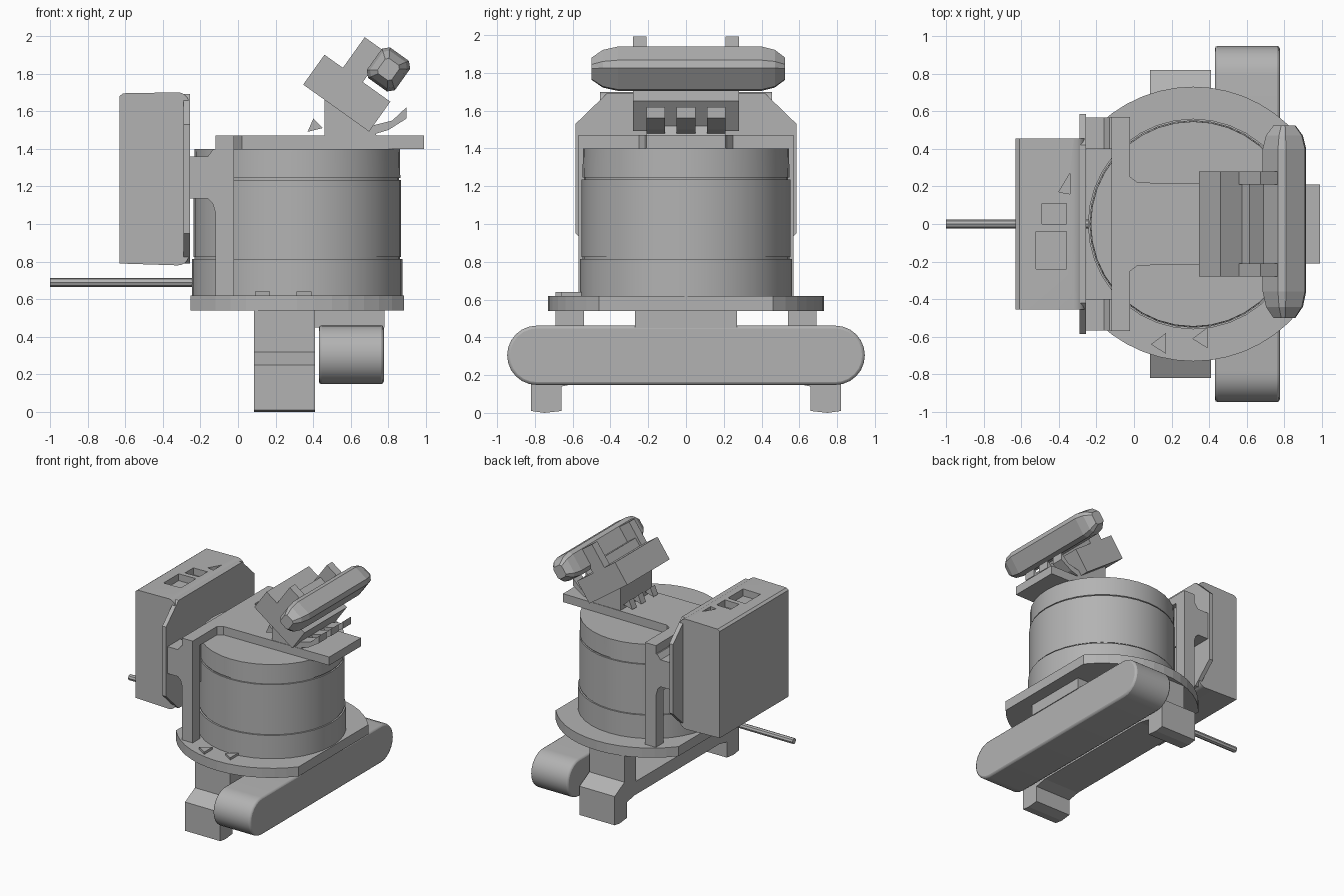
import bpy, bmesh, math
from mathutils import Vector

cube = bpy.data.objects.get("Cube")
if cube:
    bpy.data.objects.remove(cube, do_unlink=True)

GREY = (0.45, 0.45, 0.45, 1)
grey = bpy.data.materials.new("plain grey")
grey.use_nodes = True
grey.diffuse_color = GREY
grey.node_tree.nodes["Principled BSDF"].inputs["Base Color"].default_value = GREY


def finish(name, bm, smooth=False, bevel=0, segments=2):
    bmesh.ops.recalc_face_normals(bm, faces=bm.faces)
    mesh = bpy.data.meshes.new(name)
    bm.to_mesh(mesh)
    bm.free()
    mesh.materials.append(grey)
    ob = bpy.data.objects.new(name, mesh)
    bpy.context.collection.objects.link(ob)
    if bevel:
        mod = ob.modifiers.new("bevel", "BEVEL")
        mod.width, mod.segments = bevel, segments
        mod.limit_method, mod.angle_limit = "ANGLE", math.radians(40)
    if smooth:
        bpy.ops.object.select_all(action="DESELECT")
        ob.select_set(True)
        bpy.context.view_layer.objects.active = ob
        bpy.ops.object.shade_smooth_by_angle(angle=math.radians(35))
    return ob


def prism(name, pts, axis, a, b, **kw):
    """Extrude a 2D outline from a to b along an axis."""
    place = {"x": lambda p, t: (t, p[0], p[1]),
             "y": lambda p, t: (p[0], t, p[1]),
             "z": lambda p, t: (p[0], p[1], t)}[axis]
    bm = bmesh.new()
    lo = [bm.verts.new(place(p, a)) for p in pts]
    hi = [bm.verts.new(place(p, b)) for p in pts]
    n = len(pts)
    bm.faces.new(lo)
    bm.faces.new(hi)
    for i in range(n):
        bm.faces.new((lo[i], lo[(i + 1) % n], hi[(i + 1) % n], hi[i]))
    return finish(name, bm, **kw)


def box(name, x, y, z, **kw):
    rect = [(x[0], z[0]), (x[1], z[0]), (x[1], z[1]), (x[0], z[1])]
    return prism(name, rect, "y", y[0], y[1], **kw)


def arc(cx, cy, r, start, end, n):
    angles = [math.radians(start + (end - start) * i / n) for i in range(n + 1)]
    return [(cx + r * math.cos(t), cy + r * math.sin(t)) for t in angles]


def mirrored(half):
    return half + [(-u, v) for u, v in reversed(half)]


CX = 0.315

# Drum: turned profile with two thin grooves
profile = [(0, .6), (.56, .6), (.56, .815), (.547, .815), (.547, .825), (.552, .825),
           (.552, 1.235), (.54, 1.235), (.54, 1.245), (.548, 1.245), (.545, 1.4), (0, 1.4)]
bm = bmesh.new()
verts = [bm.verts.new((r, 0, z)) for r, z in profile]
edges = [bm.edges.new(pair) for pair in zip(verts, verts[1:])]
bmesh.ops.spin(bm, geom=verts + edges, cent=(0, 0, 0), axis=(0, 0, 1),
               angle=math.tau, steps=36)
bmesh.ops.remove_doubles(bm, verts=bm.verts, dist=1e-4)
drum = finish("drum", bm, smooth=True)
drum.location.x = CX

# Base flange: disc cut flat at both ends
prism("base_flange", arc(CX, 0, .73, 39, 141, 14) + arc(CX, 0, .73, 219, 321, 14),
      "z", .54, .62)

# Stand: legs, stepped feet and the beam joining them
stand = mirrored([(.54, .54), (.69, .54), (.69, .32), (.82, .25), (.82, .01), (.75, 0),
                  (.66, .01), (.66, .14), (.56, .16)])
beam_top = [(-.54, .27), (.54, .27)]
prism("stand", stand + beam_top, "x", .085, .41)

# Capsule pod under the flange
prism("pod", arc(.79, .305, .157, -90, 90, 12) + arc(-.79, .305, .157, 90, 270, 12),
      "x", .43, .775, smooth=True, bevel=.015)
box("pod_mount", (.41, .78), (-.27, .27), (.45, .55))

# Rear case with rounded front edges
case_outline = [(-.63, .79)] + arc(-.32, .84, .06, -90, 0, 5) \
    + arc(-.32, 1.64, .06, 0, 90, 5) + [(-.61, 1.695), (-.63, 1.68)]
case = prism("rear_case", case_outline, "y", -.455, .455, smooth=True)
prism("case_flange", mirrored([(.42, 1.69), (.585, 1.53), (.585, .95), (.42, .79)]),
      "x", -.29, -.255)

# Sockets and arrow cut into the top of the case
sockets = [[(-.49, .0), (-.36, .0), (-.36, .11), (-.49, .11)],
           [(-.52, -.24), (-.36, -.24), (-.36, -.04), (-.52, -.04)],
           [(-.40, .17), (-.34, .16), (-.34, .27)]]
for i, outline in enumerate(sockets):
    cutter = prism("socket_cutter_%d" % i, outline, "z", 1.64, 1.8)
    cutter.hide_render = True
    cutter.hide_set(True)
    cut = case.modifiers.new("socket", "BOOLEAN")
    cut.object, cut.operation, cut.solver = cutter, "DIFFERENCE", "EXACT"

# Bracket: a post and an arm on each side
arm = [(-.26, 1.36), (-.16, 1.36), (-.13, 1.4), (-.06, 1.4), (-.06, 1.06), (-.12, 1.06),
       (-.135, 1.11), (-.16, 1.135), (-.26, 1.135)]
for side, s in (("left", 1), ("right", -1)):
    box("post_" + side, (-.12, -.02), sorted((s * .47, s * .57)), (.62, 1.41))
    prism("bracket_arm_" + side, arm, "y", s * .40, s * .565)

# Top plate: cross bar with a neck reaching forward
plate = [(-.12, .57), (-.02, .57), (-.02, .25), (.02, .22), (.99, .21)]
prism("top_plate", plate + [(x, -y) for x, y in reversed(plate)], "z", 1.4, 1.47)

# Tilted clamp: frame with e along its slope and n out of it
tilt = math.radians(35.5)
E = Vector((math.cos(tilt), -math.sin(tilt)))
N = Vector((math.sin(tilt), math.cos(tilt)))
O = Vector((.46, 1.90))


def tilted(name, e, n, y, **kw):
    pts = [O + E * a + N * b for a, b in
           ((e[0], n[0]), (e[1], n[0]), (e[1], n[1]), (e[0], n[1]))]
    return prism(name, pts, "y", y[0], y[1], **kw)


prism("clamp_pedestal", [(.46, 1.46), (.74, 1.46), (.70, 1.56), (.46, 1.70)],
      "y", -.21, .21)
tilted("clamp_body", (0, .43), (-.195, -.05), (-.28, .28))
tilted("clamp_lip", (0, .13), (-.06, 0), (-.28, .28))
tilted("clamp_cover", (.13, .43), (-.06, 0), (-.28, .28))
tilted("clamp_step", (.14, .25), (-.01, .07), (-.28, .28))
for side, s in (("left", 1), ("right", -1)):
    tilted("clamp_lug_" + side, (.12, .25), (0, .20), (s * .21, s * .28))

# Sensor bar held by the clamp, narrowing at its ends
bar_sections = [(-.50, .05), (-.44, .085), (-.36, .10), (.40, .10), (.47, .085), (.525, .05)]
centre = Vector((.80, 1.822))
bm = bmesh.new()
rings = []
for y, h in bar_sections:
    w, c = h * .92, h * .3
    ring = []
    for a, b in ((w, -h + c), (w, h - c), (w - c, h), (c - w, h),
                 (-w, h - c), (-w, c - h), (c - w, -h), (w - c, -h)):
        p = centre + E * a + N * b
        ring.append(bm.verts.new((p.x, y, p.y)))
    rings.append(ring)
for r0, r1 in zip(rings, rings[1:]):
    for i in range(8):
        j = (i + 1) % 8
        bm.faces.new((r0[i], r0[j], r1[j], r1[i]))
bm.faces.new(rings[0])
bm.faces.new(rings[-1])
finish("sensor_bar", bm)

# Jagged fins on the top plate in front of and behind the clamp
fin = [(.70, 1.47), (.80, 1.50), (.895, 1.56), (.895, 1.62), (.82, 1.55), (.70, 1.52)]
for i, y in enumerate((-.16, 0, .16)):
    prism("front_fin_%d" % i, fin, "y", y - .05, y + .05)
for i, y in enumerate((-.13, .03, .15)):
    prism("rear_fin_%d" % i, [(.37, 1.49), (.45, 1.51), (.40, 1.56)],
          "y", y - .03, y + .03)

# Small pointers on the flange
for i, (x, y) in enumerate(((.14, -.64), (.36, -.61))):
    prism("flange_pointer_%d" % i, [(x - .05, y), (x + .03, y - .05), (x + .03, y + .06)],
          "z", .61, .64)

# Rear pin
prism("rear_pin", arc(0, .69, .024, 0, 315, 7), "x", -1, -.2, smooth=True)
